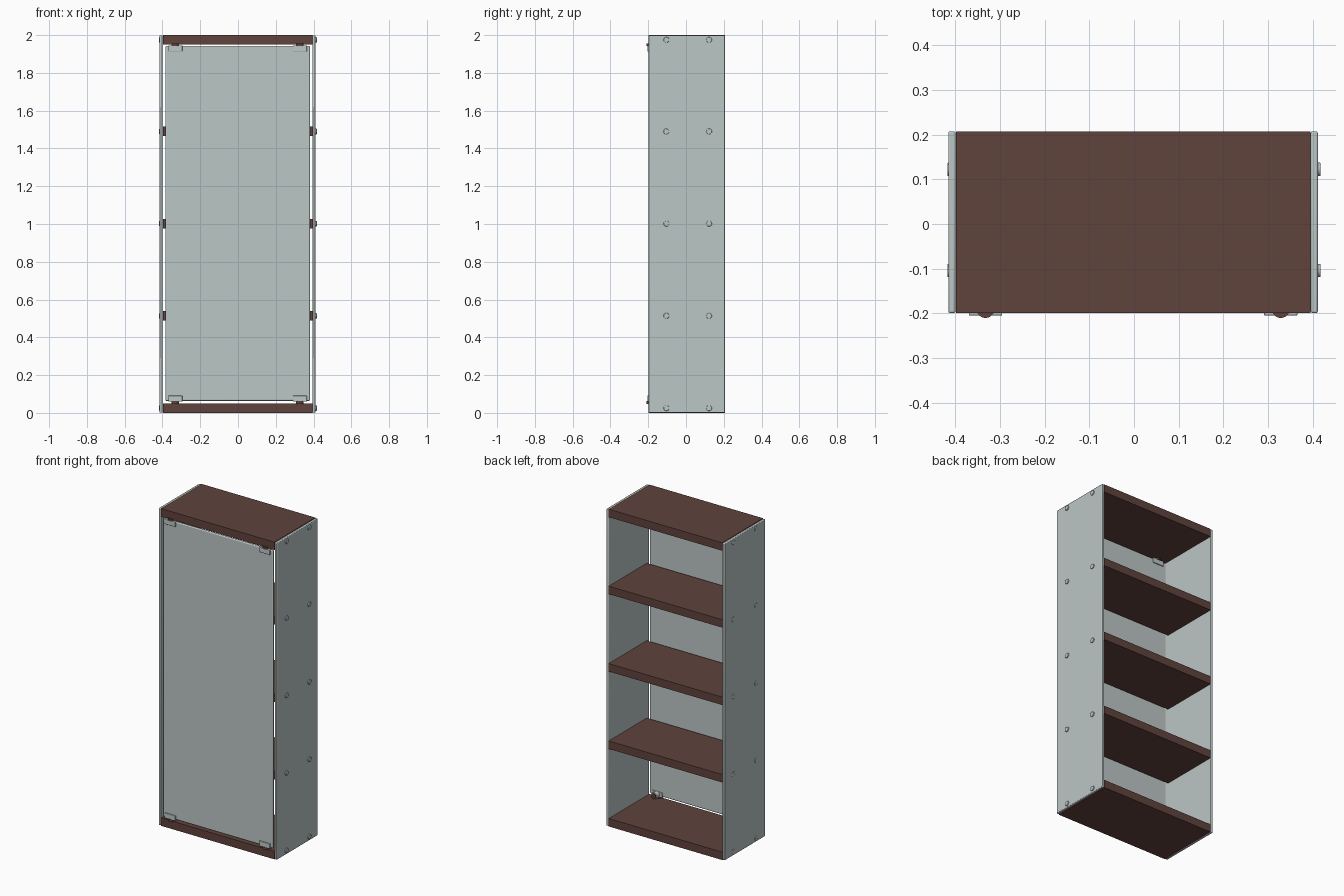
import bpy, math

cube = bpy.data.objects.get("Cube")
if cube:
    bpy.data.objects.remove(cube, do_unlink=True)


def material(name, rgb, rough):
    m = bpy.data.materials.new(name)
    m.use_nodes = True
    m.diffuse_color = (*rgb, 1)
    node = m.node_tree.nodes["Principled BSDF"]
    node.inputs["Base Color"].default_value = (*rgb, 1)
    node.inputs["Roughness"].default_value = rough
    return m


wood = material("dark brown wood", (0.115, 0.055, 0.045), 0.6)
glass = material("pale grey glass", (0.5, 0.57, 0.56), 0.3)
steel = material("light steel", (0.52, 0.58, 0.57), 0.3)


def finish(obj, name, mat, bevel=0, segments=2):
    obj.name = name
    obj.data.materials.append(mat)
    if bevel:
        mod = obj.modifiers.new("rounded edges", "BEVEL")
        mod.width, mod.segments = bevel, segments
    bpy.ops.object.shade_smooth_by_angle(angle=math.radians(35))
    return obj


def box(name, x, y, z, mat, bevel=0):
    """Box from (low, high) pairs on each axis."""
    spans = (x, y, z)
    bpy.ops.mesh.primitive_cube_add(size=1, location=[(a + b) / 2 for a, b in spans])
    obj = bpy.context.object
    obj.scale = [b - a for a, b in spans]
    bpy.ops.object.transform_apply(location=False, scale=True)
    return finish(obj, name, mat, bevel)


def disc(name, centre, radius, depth, axis, mat, bevel=0):
    turn = {"x": (0, math.pi / 2, 0), "y": (math.pi / 2, 0, 0), "z": (0, 0, 0)}[axis]
    bpy.ops.mesh.primitive_cylinder_add(vertices=24, radius=radius, depth=depth,
                                        location=centre, rotation=turn)
    return finish(bpy.context.object, name, mat, bevel)


FRONT, BACK = -0.199, 0.207
MID = -0.002                     # centre of the case across its width
HEIGHTS = [0.025, 0.514, 1.002, 1.49, 1.975]

# Shelves: the end boards are full depth, the inner ones stop behind the door
for i, z in enumerate(HEIGHTS):
    end = i in (0, len(HEIGHTS) - 1)
    name = "bottom_board" if i == 0 else "top_board" if end else f"shelf_{i}"
    box(name, (MID - 0.396, MID + 0.396), (FRONT if end else -0.172, BACK),
        (z - 0.025, z + 0.025), wood)

# Side panels with screw heads
for side, s in (("left", 1), ("right", -1)):
    edges = sorted((MID + s * 0.397, MID + s * 0.413))
    box(f"{side}_side_panel", edges, (FRONT, BACK), (0.001, 1.999), glass, 0.004)
    for z in HEIGHTS:
        for y in (-0.104, 0.122):
            disc(f"{side}_screw_head", (s * 0.413, y, z), 0.015, 0.008, "x", steel, 0.002)

# Door with rounded corners
door = box("door", (MID - 0.383, MID + 0.383), (-0.197, -0.183), (0.064, 1.942), glass)
mod = door.modifiers.new("rounded corners", "BEVEL")
mod.width, mod.segments = 0.006, 3

# Door clips: front and back plates, an edge bridge, a pivot pin and a rear knob
for side, s in (("left", 1), ("right", -1)):
    cx = MID + s * 0.33
    span = (cx - 0.037, cx + 0.037)
    for end, e in (("bottom", -1), ("top", 1)):
        def height(a, b):
            return sorted((1.002 + e * a, 1.002 + e * b))
        tag = f"{end}_{side}"
        box(f"{tag}_clip_front", span, (-0.205, -0.196), height(0.911, 0.943), steel, 0.002)
        box(f"{tag}_clip_back", span, (-0.184, -0.177), height(0.911, 0.943), steel, 0.002)
        box(f"{tag}_clip_bridge", span, (-0.2, -0.18), height(0.939, 0.943), steel)
        disc(f"{tag}_pivot", (cx, -0.19, 1.002 + e * 0.947), 0.02, 0.014, "z", wood)
        if end == "bottom":
            disc(f"{tag}_knob", (cx, -0.164, 0.073), 0.02, 0.03, "y", steel, 0.002)
            disc(f"{tag}_knob_cap", (cx, -0.147, 0.073), 0.016, 0.006, "y", wood)
